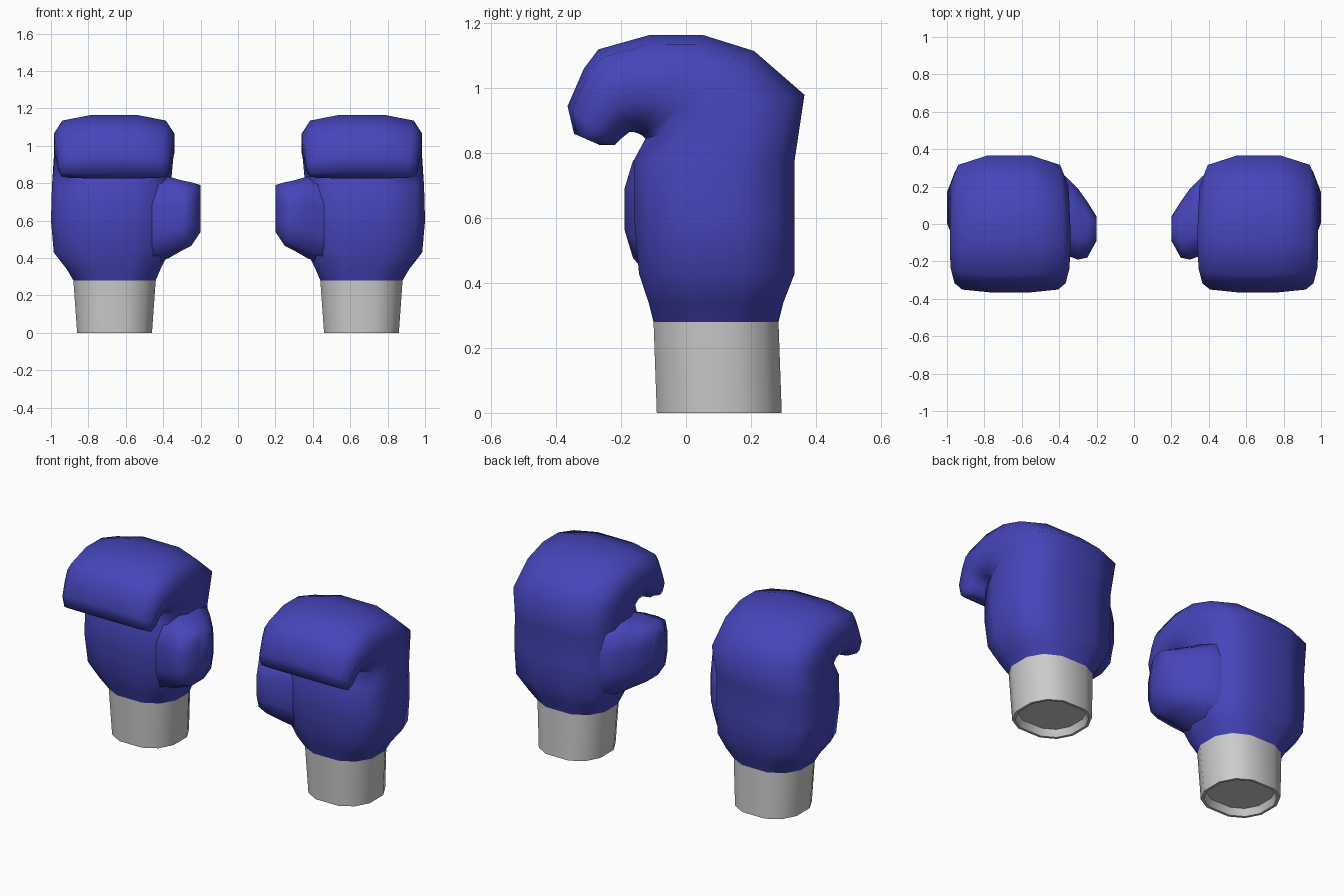
import bpy, bmesh, math

cube = bpy.data.objects.get("Cube")
if cube:
    bpy.data.objects.remove(cube)


def material(name, rgb):
    m = bpy.data.materials.new(name)
    m.use_nodes = True
    m.diffuse_color = (*rgb, 1)
    m.node_tree.nodes["Principled BSDF"].inputs["Base Color"].default_value = (*rgb, 1)
    return m


BLUE = material("glove blue", (0.06, 0.06, 0.5))
GREY = material("cuff grey", (0.6, 0.6, 0.6))


def outline(corner):
    """Twelve points around a rounded square; corner sets how boxy it is."""
    quarter = [(1, 0.33), corner, (0.38, 1)]
    half = quarter + [(-u, v) for u, v in reversed(quarter)]
    return half + [(-u, -v) for u, v in half]


BOXY, ROUND = outline((0.86, 0.8)), outline((0.78, 0.76))


def loft(name, rings, side, mat, cap_start=False, cap_end=False, recess=False):
    bm = bmesh.new()
    loops = [[bm.verts.new((x * side, y, z)) for x, y, z in r] for r in rings]
    for a, b in zip(loops, loops[1:]):
        n = len(a)
        for i in range(n):
            bm.faces.new((a[i], a[(i + 1) % n], b[(i + 1) % n], b[i]))
    if cap_end:
        bm.faces.new(loops[-1])
    if cap_start:
        bm.faces.new(loops[0])
    bmesh.ops.recalc_face_normals(bm, faces=bm.faces)
    # with no caps the direction is ambiguous, so point the first wall outward
    mesh = bpy.data.meshes.new(name)
    bm.to_mesh(mesh)
    bm.free()
    mesh.materials.append(mat)
    mesh.shade_smooth()
    mesh.set_sharp_from_angle(angle=math.radians(65))
    obj = bpy.data.objects.new(name, mesh)
    bpy.context.collection.objects.link(obj)


def cross_ring(front, back, x0, x1, shape):
    """Section across the hand, from a front (y, z) point to a back one."""
    return [((x0 + x1) / 2 + u * (x1 - x0) / 2,
             (front[0] + back[0]) / 2 + v * (back[0] - front[0]) / 2,
             (front[1] + back[1]) / 2 + v * (back[1] - front[1]) / 2)
            for u, v in shape]


def side_ring(x, y0, y1, z0, z1):
    """Upright section of the thumb at a given x."""
    return [(x, (y0 + y1) / 2 + u * (y1 - y0) / 2,
             (z0 + z1) / 2 + v * (z1 - z0) / 2) for u, v in BOXY]


# Hand: rises from the wrist, then curls forward into the fingers
wrist = ((-0.10, 0.28), (0.285, 0.28), 0.44, 0.88)
hand = [
    ((-0.115, 0.34), (0.30, 0.34), 0.415, 0.915),
    ((-0.145, 0.43), (0.335, 0.43), 0.37, 0.985),
    ((-0.16, 0.60), (0.335, 0.60), 0.36, 1.0),
    ((-0.16, 0.78), (0.335, 0.78), 0.36, 0.995),
    ((-0.125, 0.845), (0.365, 0.98), 0.35, 0.985),
    ((-0.135, 0.855), (0.21, 1.115), 0.345, 0.985),
    ((-0.145, 0.86), (0.05, 1.165), 0.34, 0.985),
    ((-0.16, 0.865), (-0.11, 1.165), 0.34, 0.985),
    ((-0.175, 0.865), (-0.27, 1.12), 0.345, 0.98),
    ((-0.20, 0.845), (-0.315, 1.06), 0.355, 0.97),
    ((-0.22, 0.825), (-0.365, 0.945), 0.365, 0.96),
    ((-0.265, 0.825), (-0.345, 0.86), 0.38, 0.945),
]
# Thumb: x, y range, z range, from inside the hand outward
thumb = [
    (0.46, -0.13, 0.27, 0.36, 0.84),
    (0.37, -0.165, 0.26, 0.40, 0.835),
    (0.30, -0.19, 0.19, 0.44, 0.815),
    (0.25, -0.18, 0.12, 0.465, 0.805),
    (0.20, -0.09, 0.04, 0.54, 0.79),
]
# Cuff: recessed underside, rim, then outer wall up to the wrist
cuff = [
    ((-0.06, 0.04), (0.265, 0.04), 0.49, 0.83),
    ((-0.075, 0), (0.28, 0), 0.475, 0.845),
    ((-0.09, 0), (0.295, 0), 0.46, 0.86),
    wrist,
]

for label, side in (("left", 1), ("right", -1)):
    loft(label + "_hand", [cross_ring(*wrist, ROUND)] + [cross_ring(*s, BOXY) for s in hand],
         side, BLUE, cap_end=True)
    loft(label + "_thumb", [side_ring(*s) for s in thumb], side, BLUE, cap_end=True)
    loft(label + "_cuff", [cross_ring(*s, ROUND) for s in cuff], side, GREY, cap_start=True)
